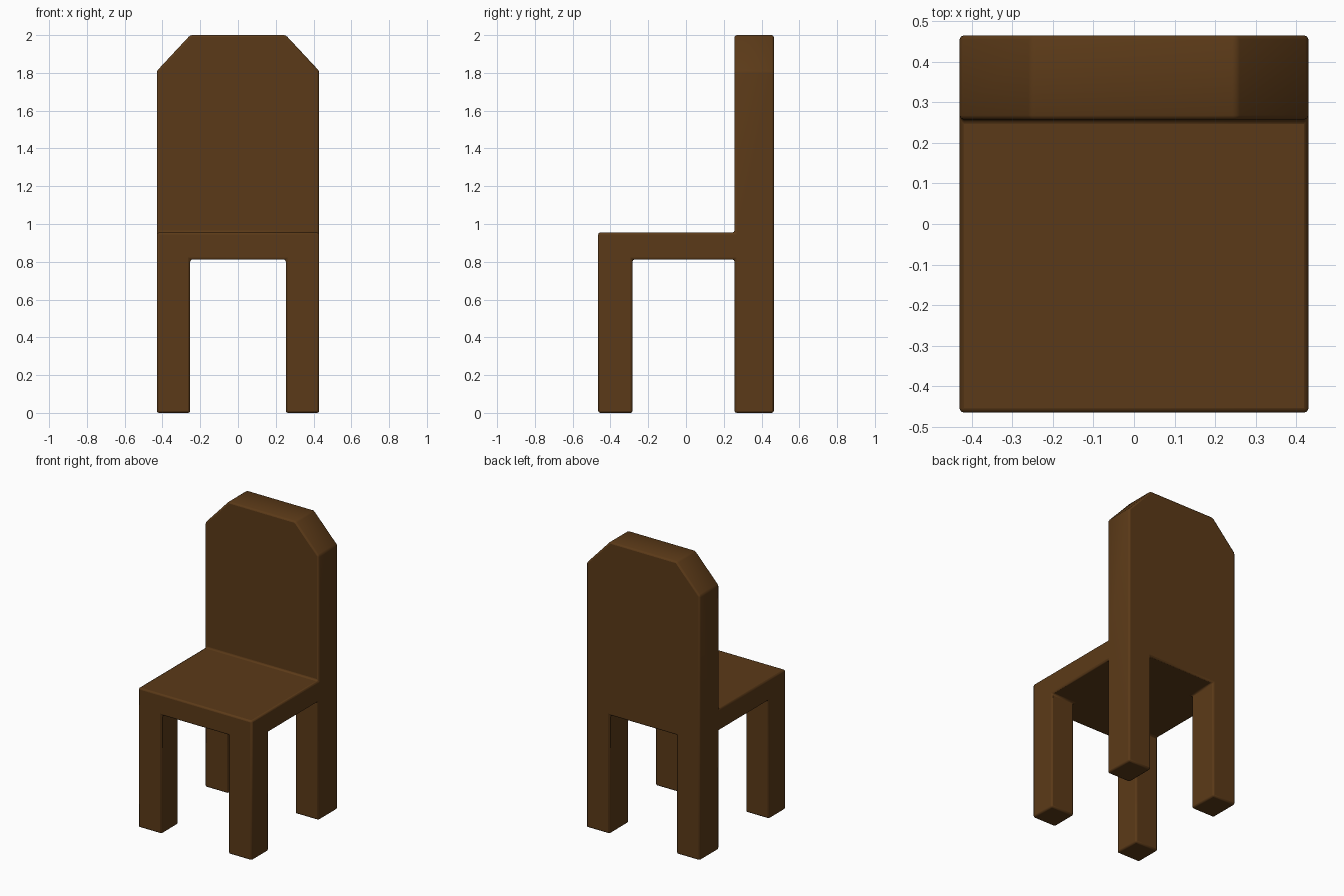
import bpy, bmesh, math
from mathutils import Matrix, Vector

if "Cube" in bpy.data.objects:
    bpy.data.objects.remove(bpy.data.objects["Cube"])

HX, HY = 0.43, 0.465            # half width and half depth
LEG_X, FRONT_Y, BACK_Y = 0.253, -0.283, 0.257
SEAT_LOW, SEAT_TOP, SHOULDER, TOP = 0.812, 0.955, 1.81, 2.0

bm = bmesh.new()


def pull(test, side, z):
    """Extrude the faces pointing up/down (side) that pass the test to height z."""
    faces = [f for f in bm.faces
             if f.normal.z * side > 0.9 and test(f.calc_center_median())]
    new = bmesh.ops.extrude_face_region(bm, geom=faces)["geom"]
    for v in new:
        if isinstance(v, bmesh.types.BMVert):
            v.co.z = z
    old = [f for f in faces if f.is_valid]
    if old:
        bmesh.ops.delete(bm, geom=old, context='FACES')
    bm.normal_update()


# seat slab, cut into a 3 x 3 layout
bmesh.ops.create_cube(bm, size=1, matrix=(
    Matrix.Translation((0, 0, (SEAT_LOW + SEAT_TOP) / 2))
    @ Matrix.Diagonal((2 * HX, 2 * HY, SEAT_TOP - SEAT_LOW, 1))))
for axis, pos in ((0, -LEG_X), (0, LEG_X), (1, FRONT_Y), (1, BACK_Y)):
    n = Vector((0, 0, 0))
    n[axis] = 1
    bmesh.ops.bisect_plane(bm, geom=bm.verts[:] + bm.edges[:] + bm.faces[:],
                           plane_co=n * pos, plane_no=n)
bm.normal_update()

# four legs
for sx in (-1, 1):
    for in_row in (lambda c: c.y < FRONT_Y, lambda c: c.y > BACK_Y):
        pull(lambda c: c.x * sx > LEG_X and in_row(c) and c.z < SEAT_TOP - 0.05
             and c.z > 0.1, -1, 0)

# backrest with cut-off top corners
pull(lambda c: c.y > BACK_Y, 1, TOP)
for v in bm.verts:
    if v.co.z > TOP - 0.01 and abs(v.co.x) > LEG_X + 0.01:
        v.co.z = SHOULDER

# clean surface
bmesh.ops.recalc_face_normals(bm, faces=bm.faces[:])
bmesh.ops.dissolve_limit(bm, angle_limit=math.radians(1),
                         verts=bm.verts[:], edges=bm.edges[:])
mesh = bpy.data.meshes.new("chair")
bm.to_mesh(mesh)
bm.free()
chair = bpy.data.objects.new("chair", mesh)
bpy.context.collection.objects.link(chair)

# slightly softened edges
bevel = chair.modifiers.new("soft_edges", 'BEVEL')
bevel.width = 0.011
bevel.segments = 2
bevel.limit_method = 'ANGLE'

wood = bpy.data.materials.new("brown_wood")
wood.diffuse_color = (0.105, 0.042, 0.009, 1)
wood.use_nodes = True
wood.node_tree.nodes["Principled BSDF"].inputs["Base Color"].default_value = wood.diffuse_color
mesh.materials.append(wood)

bpy.context.view_layer.objects.active = chair
chair.select_set(True)
bpy.ops.object.shade_smooth_by_angle(angle=math.radians(50))
